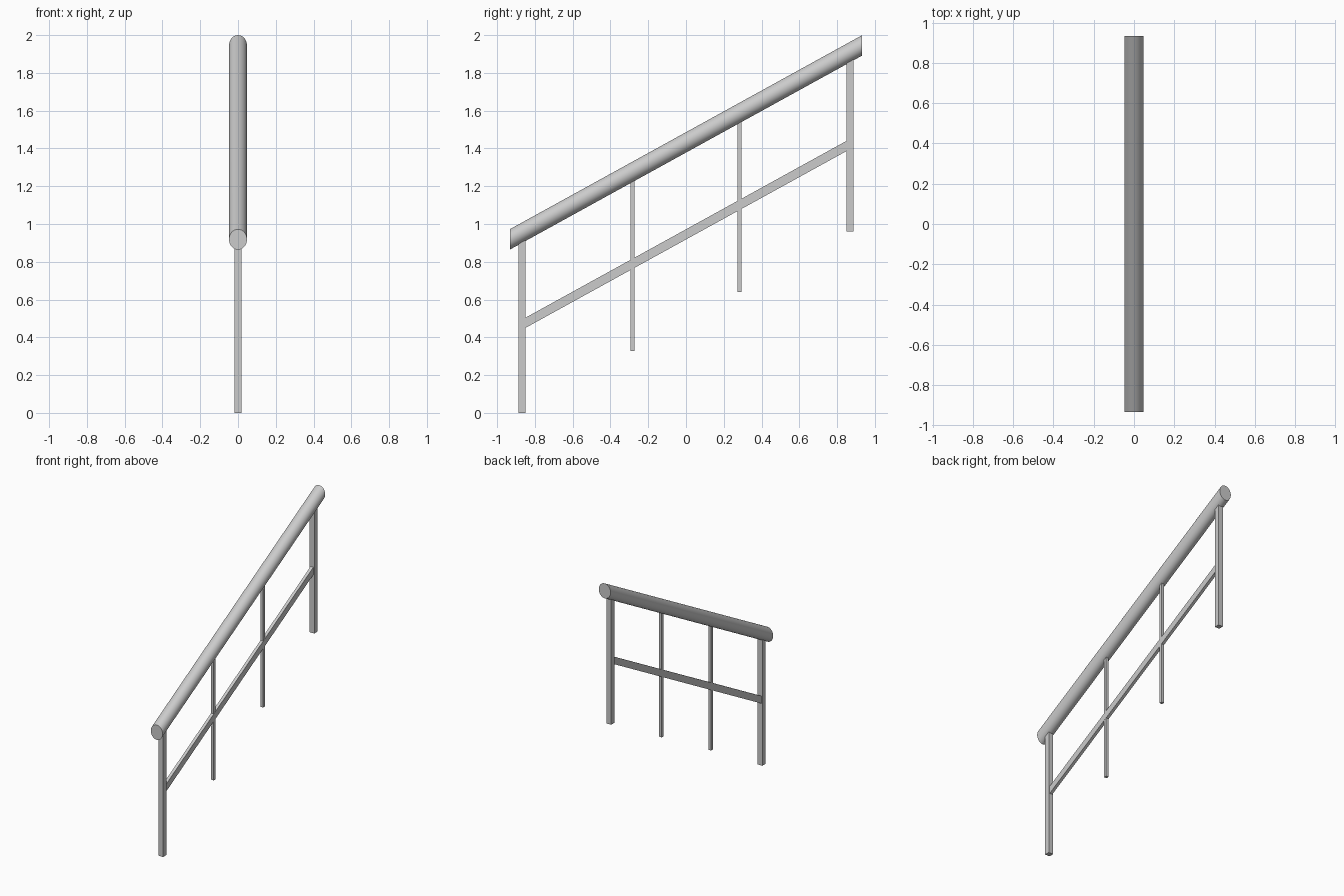
import bpy
import bmesh
from math import cos, sin, pi

if "Cube" in bpy.data.objects:
    bpy.data.objects.remove(bpy.data.objects["Cube"])

SLOPE = 0.5507          # rise of the stair per unit of run
RAIL_Z = 1.432          # handrail centre height at y = 0
MID_Z = 0.945           # middle rail centre height at y = 0


def sweep(name, ring_a, ring_b):
    """Solid joining two matching rings of points with capped ends."""
    bm = bmesh.new()
    a = [bm.verts.new(p) for p in ring_a]
    b = [bm.verts.new(p) for p in ring_b]
    n = len(a)
    for i in range(n):
        j = (i + 1) % n
        bm.faces.new((a[i], a[j], b[j], b[i]))
    bm.faces.new(a[::-1])
    bm.faces.new(b)
    bmesh.ops.recalc_face_normals(bm, faces=bm.faces)
    mesh = bpy.data.meshes.new(name)
    bm.to_mesh(mesh)
    bm.free()
    ob = bpy.data.objects.new(name, mesh)
    bpy.context.collection.objects.link(ob)
    return ob


def sloped_bar(name, profile, y0, y1, z_mid):
    """Bar following the slope, cut vertically at both ends."""
    rings = [[(x, y, z_mid + SLOPE * y + z) for x, z in profile] for y in (y0, y1)]
    return sweep(name, *rings)


def upright(name, y, half, bottom):
    """Square post, its top cut to the slope just inside the handrail."""
    corners = [(-half, y - half), (half, y - half), (half, y + half), (-half, y + half)]
    low = [(x, v, bottom) for x, v in corners]
    top = [(x, v, RAIL_Z + SLOPE * v - 0.047) for x, v in corners]
    return sweep(name, low, top)


# round handrail
N = 48
circle = [(0.0473 * cos(2 * pi * i / N), 0.054 * sin(2 * pi * i / N)) for i in range(N)]
rail = sloped_bar("handrail", circle, -0.933, 0.933, RAIL_Z)
bpy.context.view_layer.objects.active = rail
rail.select_set(True)
bpy.ops.object.shade_smooth_by_angle(angle=pi / 6)

# flat middle rail between the end posts
rect = [(-0.011, -0.027), (0.011, -0.027), (0.011, 0.027), (-0.011, 0.027)]
sloped_bar("middle_rail", rect, -0.849, 0.849, MID_Z)

# end posts and thin balusters, each starting on its own step
upright("lower_post", -0.867, 0.0185, 0.0)
upright("upper_post", 0.867, 0.0185, 0.96)
upright("lower_baluster", -0.283, 0.0105, 0.328)
upright("upper_baluster", 0.283, 0.0105, 0.64)
